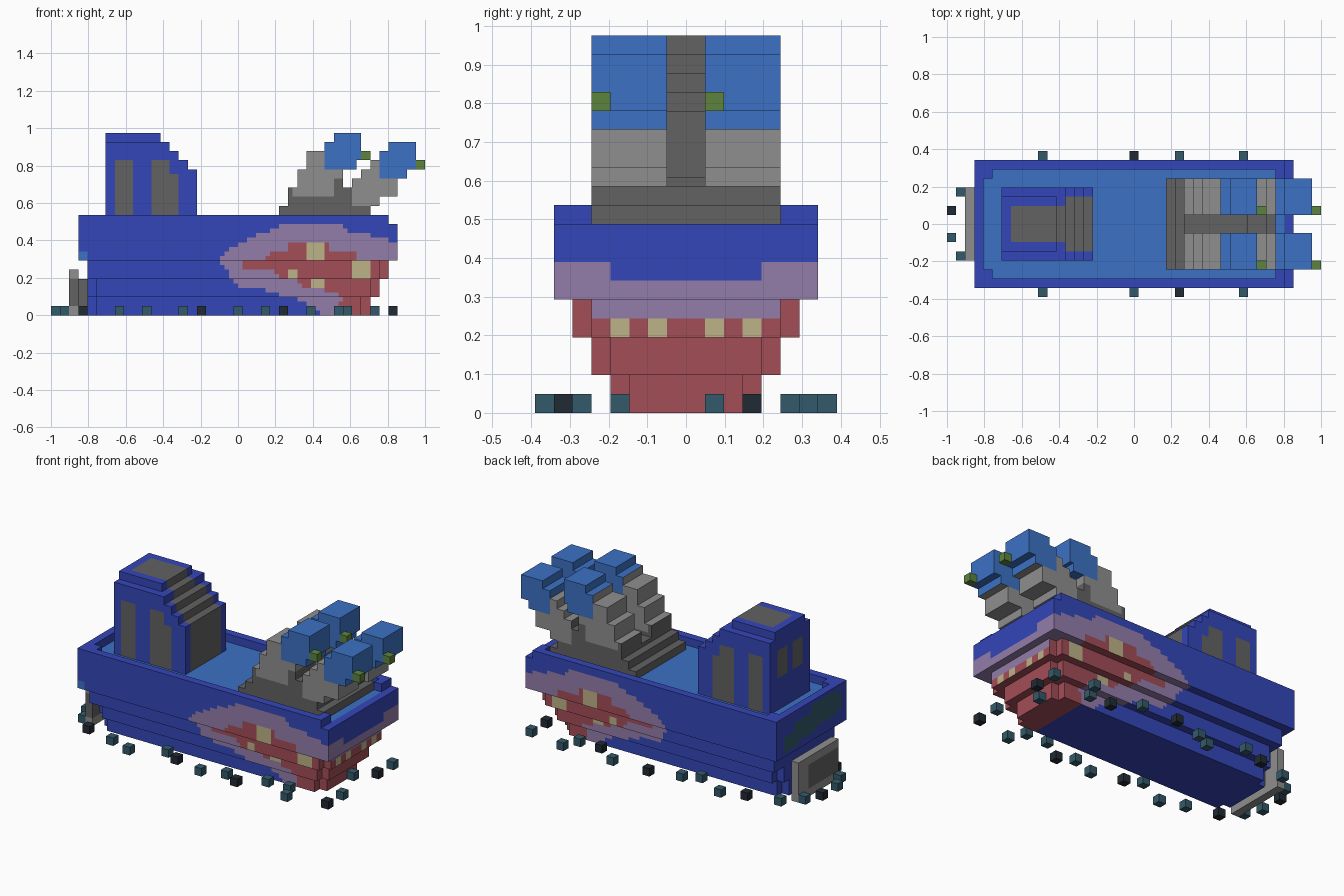
import bpy, bmesh
from mathutils import Vector

if "Cube" in bpy.data.objects:
    bpy.data.objects.remove(bpy.data.objects["Cube"])

V = 2 / 41          # one block
S = 2               # paint cells per block


def lin(c):
    c /= 255
    return c / 12.92 if c <= 0.04045 else ((c + 0.055) / 1.055) ** 2.4


COLOURS = {
    "hull blue": (52, 70, 185), "sky blue": (60, 113, 196),
    "dark grey": (98, 98, 98), "light grey": (143, 143, 143),
    "red": (162, 77, 87), "purple": (148, 125, 170),
    "sand": (190, 178, 136), "teal": (52, 90, 106),
    "near black": (32, 42, 52), "green": (92, 131, 62),
}
MATS = {}
for name, rgb in COLOURS.items():
    m = bpy.data.materials.new(name)
    m.use_nodes = True
    col = tuple(lin(c) for c in rgb) + (1,)
    m.diffuse_color = col
    bsdf = next(n for n in m.node_tree.nodes if n.type == 'BSDF_PRINCIPLED')
    bsdf.inputs["Base Color"].default_value = col
    bsdf.inputs["Roughness"].default_value = 0.8
    MATS[name] = m

AXES = [Vector(a) for a in ((1, 0, 0), (-1, 0, 0), (0, 1, 0), (0, -1, 0), (0, 0, 1), (0, 0, -1))]


def build(name, boxes, paint):
    """Skin a union of block boxes; paint(x, y, z, normal) names each cell's colour."""
    cells = set()
    for x0, x1, y0, y1, z0, z1 in boxes:
        r = [range(round(a * S), round(b * S)) for a, b in ((x0, x1), (y0, y1), (z0, z1))]
        cells.update((i, j, k) for i in r[0] for j in r[1] for k in r[2])
    bm, verts, names = bmesh.new(), {}, []
    for c in cells:
        mid = Vector(c) + Vector((.5, .5, .5))
        for n in AXES:
            if tuple(int(a + b) for a, b in zip(c, n)) in cells:
                continue
            u = Vector((n.y, n.z, n.x))
            w = n.cross(u)
            f = mid + n * .5
            ring = []
            for a, b in ((-1, -1), (1, -1), (1, 1), (-1, 1)):
                p = f + u * a * .5 + w * b * .5
                key = tuple(round(q) for q in p)
                if key not in verts:
                    verts[key] = bm.verts.new(Vector(key) * V / S)
                ring.append(verts[key])
            colour = paint(*(f / S), n)
            if colour not in names:
                names.append(colour)
            bm.faces.new(ring).material_index = names.index(colour)
    bmesh.ops.dissolve_limit(bm, angle_limit=0.01, verts=bm.verts[:], edges=bm.edges[:],
                             delimit={'MATERIAL'})
    me = bpy.data.meshes.new(name)
    bm.to_mesh(me)
    bm.free()
    for n in names:
        me.materials.append(MATS[n])
    ob = bpy.data.objects.new(name, me)
    bpy.context.collection.objects.link(ob)
    return ob


def inside(poly, x, z):
    hit = False
    for (x0, z0), (x1, z1) in zip(poly, poly[1:] + poly[:1]):
        if (z0 > z) != (z1 > z) and x < x0 + (z - z0) * (x1 - x0) / (z1 - z0):
            hit = not hit
    return hit


def within(rects, a, b):
    return any(a0 < a < a1 and b0 < b < b1 for a0, a1, b0, b1 in rects)


# Bow decoration outlines on the hull sides (x, z)
PURPLE = [(-.12, .29), (-.07, .33), (-.03, .37), (.05, .40), (.13, .44), (.21, .46), (.22, .49),
          (.56, .49), (.58, .45), (.70, .44), (.73, .41), (.9, .39), (.9, -.1), (.44, -.1),
          (.44, .02), (.33, .08), (.22, .11), (.12, .14), (.01, .15), (-.04, .2), (-.06, .24)]
RED = [(.02, .245), (.02, .29), (.15, .30), (.18, .34), (.26, .35), (.27, .39), (.47, .39),
       (.50, .345), (.63, .34), (.64, .29), (.9, .29), (.9, -.1), (.53, -.1), (.53, .05),
       (.56, .09), (.50, .13), (.35, .15), (.33, .18), (.24, .20), (.18, .245)]
SAND = [(.36, .47, .30, .39), (.27, .32, .20, .245), (.40, .465, .145, .195), (.61, .71, .195, .29)]


def paint_hull(x, y, z, n):
    a = abs(y)
    if n.z > .5 and abs(z - 10) < .1 and x < 16.5 and a < 6:
        return "sky blue"
    if n.x < -.5 and x < -17:      # stern patch
        patch = [(2.5, 5.5, 6.5, 8.5), (-1, 3.5, 7, 9.5), (-5, 0, 7.5, 10.5), (-6, -4, 8, 10)]
        return "teal" if within(patch, y, z) else "hull blue"
    if n.y < -.5 and x < -16.5 and 6 < z < 7:
        return "sky blue"
    if n.x > .5 and x > 13:        # bow face
        if z < 4 or (z < 6 and a > 5):
            return "red"
        if z < 5:
            return "sand" if within([(1, 2, 4, 5), (3, 4, 4, 5)], a, z) else "red"
        return "purple" if z < (7 if a < 4 else 8) else "hull blue"
    if abs(n.z) > .5 and z < .1:
        return "red" if x > 11 else "hull blue"
    p = (x * V, z * V - n.z * .005)
    if z > 10 or not inside(PURPLE, *p):
        return "hull blue"
    if abs(n.y) > .5 and within(SAND, *p):
        return "sand"
    return "red" if inside(RED, *p) else "purple"


# Hull: stepped layers widening upward, then a low rim
hull = [(x0, x1, -w, w, z0, z1) for x0, x1, w, z0, z1 in (
    (-16.5, 14.5, 3, 0, 2), (-15.5, 13.5, 4, 0, 2),
    (-16.5, 15.5, 4, 2, 4), (-15.5, 14.5, 5, 2, 4),
    (-16.5, 16.5, 5, 4, 6), (-16.5, 15.5, 6, 4, 6),
    (-17.5, 17.5, 7, 6, 10))]
hull.append((-17.5, -16.5, -7, 7, 10, 11))
for y0, y1 in ((-7, -6), (6, 7)):
    hull.append((-17.5, 16.5, y0, y1, 10, 11))
for y0, y1 in ((-6, -5), (5, 6)):
    hull += [(-16.5, -15.5, y0, y1, 10, 11), (15.5, 16.5, y0, y1, 10, 11)]
build("hull", hull, paint_hull)


# Cabin with stepped front
def paint_cabin(x, y, z, n):
    a = abs(y)
    dark = False
    if n.z > .5:
        dark = -13.5 < x and a < (2 if x < -7.5 else 3)
    elif n.x > .5:
        dark = a < (2 if z > 18 else 3)
    elif n.x < -.5:
        dark = .5 < a < 2.5 and 14 < z < 17.5
    elif abs(n.y) > .5:
        dark = within([(-13.5, -11.5, 10, 17), (-9.5, -7.5, 10, 17), (-7.6, -6.5, 10, 15.5)], x, z)
    return "dark grey" if dark else "hull blue"


cabin = [(-14.5, -8.5, -3, 3, 19, 20), (-14.5, -7.5, -4, 4, 18, 19), (-14.5, -6.5, -4, 4, 17, 18),
         (-14.5, -5.5, -4, 4, 16, 17), (-14.5, -4.5, -4, 4, 10, 16)]
build("cabin", cabin, paint_cabin)

# Funnel base
build("funnel_base", [(3.5, 15.5, -5, 5, 10, 11), (4.5, 14.5, -5, 5, 11, 12),
                      (5.5, 12.5, -1, 1, 12, 12.5)], lambda x, y, z, n: "dark grey")


# Leaning funnels with blue puffs: (x start, x end) per block layer from z = 12
def paint_rear(x, y, z, n):
    if x > 9.5 and z > 15.9:
        return "sky blue"
    return "dark grey" if z < 13 or (x > 10.5 and z < 15) or (z < 14 and x < 6) else "light grey"


def paint_front(x, y, z, n):
    if x > 15.4 and z >= 15 - n.z * .1:
        return "sky blue"
    return "dark grey" if x < 12.6 and z < 15 else "light grey"


REAR = [(5.5, 12.5), (5.5, 12.5), (6.5, 11.5), (6.5, 11.5), (7.5, 13), (7.5, 13.5),
        (9.5, 13.5), (10.5, 13.5)]
FRONT = [(11.5, 15.5), (11.5, 17.5), (12.5, 17.5), (13.5, 18.5), (14.5, 19.5), (15.5, 19.5),
         (16.5, 19.5)]
for side, y0 in (("right", -5), ("left", 1)):
    for label, rows, paint in (("rear", REAR, paint_rear), ("front", FRONT, paint_front)):
        build(f"{label}_funnel_{side}",
              [(a, b, y0, y0 + 4, 12 + i, 13 + i) for i, (a, b) in enumerate(rows)], paint)
    # Small leaves on the puffs
    for label, x, z in (("rear", 13.5, 17), ("front", 19.5, 16)):
        build(f"{label}_leaf_{side}", [(x, x + 1, y0, y0 + 1, z, z + 1)],
              lambda x, y, z, n: "green")


# Stern paddle and its axle
def paint_paddle(x, y, z, n):
    return "dark grey" if within([(-3, 2, .8, 4), (-4.1, -2, 1, 4)], y, z) else "light grey"


build("stern_paddle", [(-18.5, -17.5, -4, 4, 0, 4), (-18.5, -17.5, -3, 4, 4, 5),
                       (-18.5, -17.5, -4, -3, 4, 5)], paint_paddle)
build("paddle_axle", [(-17.5, -16.5, -1, 1, 1, 4)], lambda x, y, z, n: "dark grey")

# Floating blocks around the waterline: (x, y) centres
FLOATS = {
    "teal": [(-10, 7.5), (5, 7.5), (12, 7.5), (-10, -7.5), (0, -7.5), (12, -7.5), (-13, -6.5),
             (-6, -5.5), (3, -6.5), (8, -5.5), (11, -5.5), (17, -3.5), (15, 1.5), (17, 6.5),
             (11, 5.5), (-4, 6.5), (-6, 5.5), (-17, 5.5), (-19, 3.5), (-19, -3.5), (-20, -1.5)],
    "near black": [(0, 7.5), (5, -7.5), (-4, -6.5), (17, -6.5), (17, 3.5), (8, 5.5),
                   (-13, 6.5), (-17, -5.5), (-20, 1.5)],
    "green": [(14, -2.5)],
}
for colour, spots in FLOATS.items():
    for i, (x, y) in enumerate(spots):
        build(f"float_{colour.replace(' ', '_')}_{i + 1}",
              [(x - .5, x + .5, y - .5, y + .5, 0, 1)], lambda x, y, z, n: colour)
